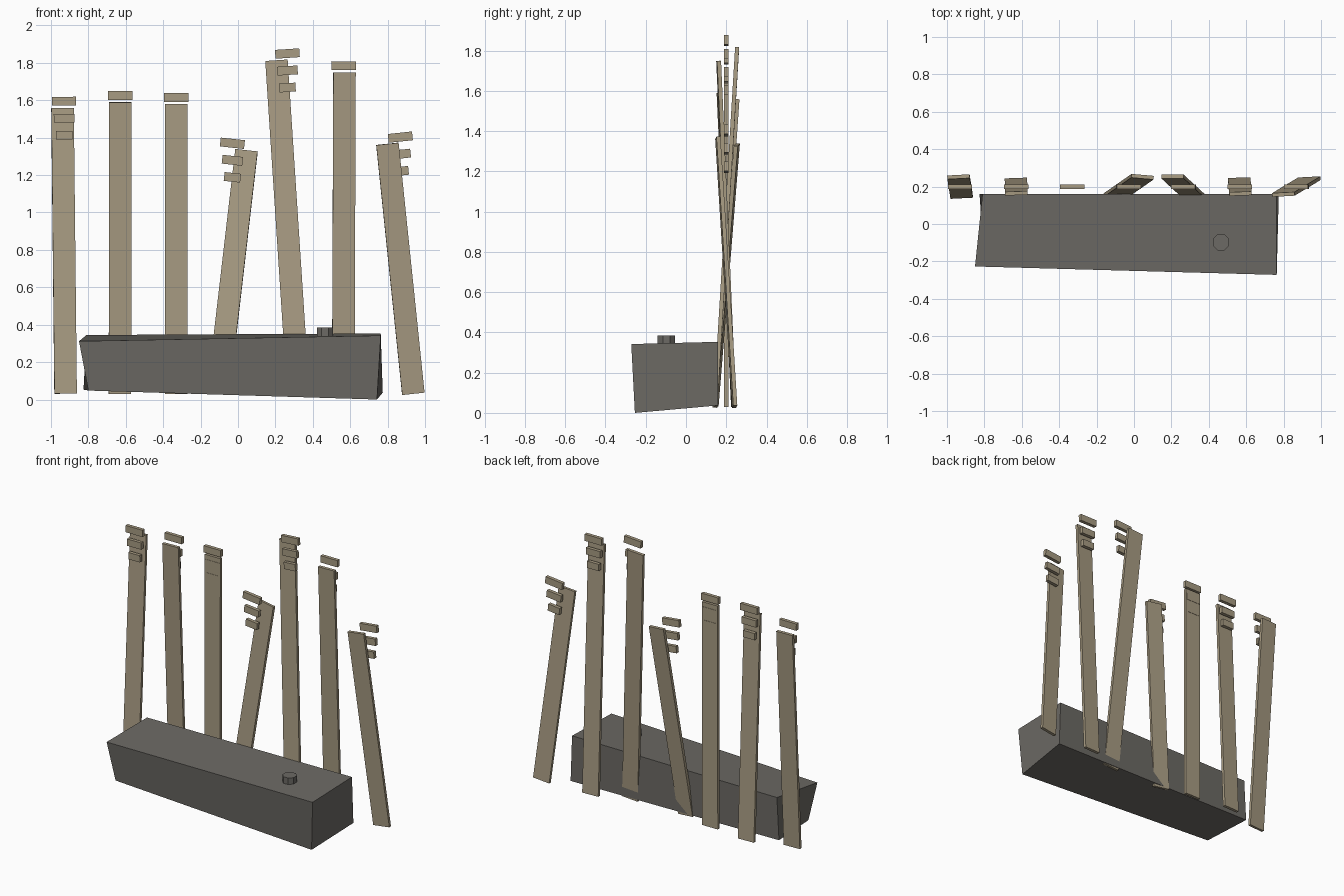
import bpy, bmesh, math
from mathutils import Matrix, Vector

if "Cube" in bpy.data.objects:
    bpy.data.objects.remove(bpy.data.objects["Cube"])


def material(name, rgb):
    m = bpy.data.materials.new(name)
    m.diffuse_color = (*rgb, 1)
    m.use_nodes = True
    m.node_tree.nodes["Principled BSDF"].inputs["Base Color"].default_value = m.diffuse_color
    return m


WOOD = material("weathered_tan", (0.39, 0.33, 0.225))
GREY = material("warm_dark_grey", (0.15, 0.142, 0.128))


def add_object(name, bm, mat):
    bmesh.ops.recalc_face_normals(bm, faces=bm.faces)
    mesh = bpy.data.meshes.new(name)
    bm.to_mesh(mesh)
    bm.free()
    mesh.materials.append(mat)
    ob = bpy.data.objects.new(name, mesh)
    bpy.context.collection.objects.link(ob)
    return ob


def slab(name, size, loc, rot, mat):
    bm = bmesh.new()
    bmesh.ops.create_cube(bm, size=1)
    bmesh.ops.scale(bm, vec=size, verts=bm.verts)
    ob = add_object(name, bm, mat)
    ob.location = loc
    ob.rotation_euler = rot
    return ob


# Roughly hewn block: a cube whose corners are pushed out of square
corners = {
    (-1, -1, -1): (-0.80, -0.20, 0.048), (1, -1, -1): (0.743, -0.254, 0.0),
    (-1, 1, -1): (-0.826, 0.16, 0.053), (1, 1, -1): (0.774, 0.16, 0.037),
    (-1, -1, 1): (-0.85, -0.227, 0.312), (1, -1, 1): (0.763, -0.272, 0.342),
    (-1, 1, 1): (-0.81, 0.16, 0.345), (1, 1, 1): (0.763, 0.16, 0.353),
}
bm = bmesh.new()
bmesh.ops.create_cube(bm, size=2)
for v in bm.verts:
    v.co = Vector(corners[tuple(round(c) for c in v.co)])
add_object("block", bm, GREY)

# Small eight-sided knob on top of the block
bm = bmesh.new()
bmesh.ops.create_cone(bm, cap_ends=True, segments=8, radius1=0.047,
                      radius2=0.047, depth=0.07)
bmesh.ops.rotate(bm, verts=bm.verts, matrix=Matrix.Rotation(math.pi / 8, 3, 'Z'))
add_object("knob", bm, GREY).location = (0.465, -0.097, 0.35)

# Crooked planks: centre x, top z, lean to the right, lean to the back, yaw
FOOT, ROW_Y = 0.03, 0.2
planks = [
    (-0.930, 1.56, -0.011, 0.106, 3),
    (-0.630, 1.59, 0.000, -0.072, 2),
    (-0.330, 1.58, 0.002, 0.000, 0),
    (-0.030, 1.335, 0.142, 0.118, -5),
    (0.264, 1.815, -0.117, 0.108, 0),
    (0.566, 1.75, 0.004, -0.076, 2),
    (0.868, 1.368, -0.143, -0.076, 3),
]
for i, (x, top, dx, dy, yaw) in enumerate(planks, 1):
    h = top - FOOT
    lean = math.atan2(dx, h)
    pitch = -math.atan2(dy, h)
    slab(f"plank_{i}", (0.12, 0.02, math.hypot(h, dx)),
         (x, ROW_Y, (top + FOOT) / 2), (pitch, lean, math.radians(yaw)), WOOD)
    # Three shrinking cross pieces near the top
    for j, width in enumerate((0.13, 0.11, 0.088)):
        slab(f"cross_piece_{i}_{j + 1}", (width, 0.024, 0.047),
             (x, ROW_Y, top + 0.035 - 0.091 * j), (0, lean, 0), WOOD)
